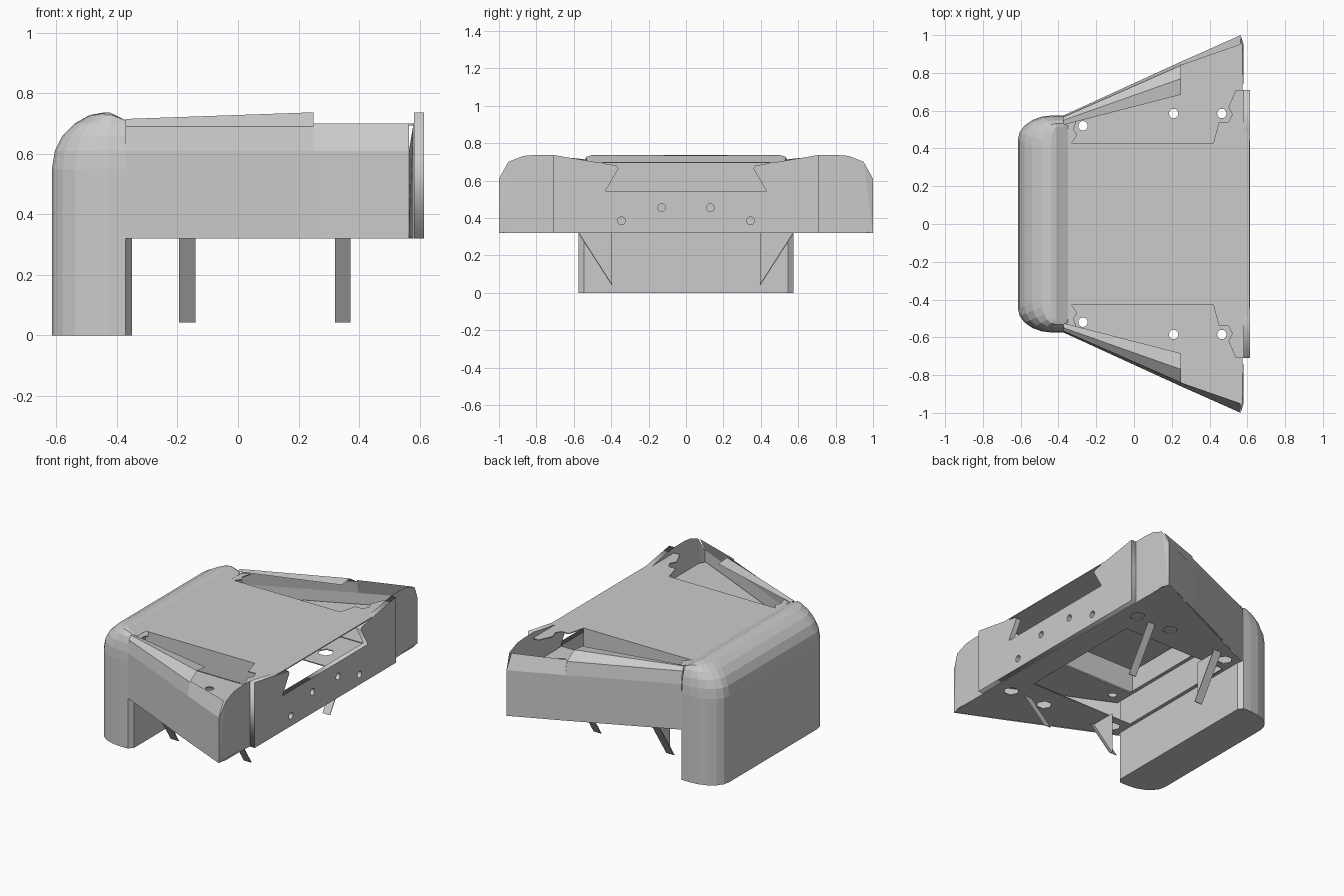
import bpy, bmesh
from math import cos, sin, pi
from mathutils import Matrix

if "Cube" in bpy.data.objects:
    bpy.data.objects.remove(bpy.data.objects["Cube"])


def add_mesh(name, verts, faces, mirror=False):
    me = bpy.data.meshes.new(name)
    bm = bmesh.new()
    vs = [bm.verts.new(v) for v in verts]
    for f in faces:
        bm.faces.new([vs[i] for i in f])
    bmesh.ops.recalc_face_normals(bm, faces=bm.faces)
    bm.to_mesh(me)
    bm.free()
    ob = bpy.data.objects.new(name, me)
    bpy.context.collection.objects.link(ob)
    if mirror:
        m = ob.modifiers.new("mirror", 'MIRROR')
        m.use_axis = (False, True, False)
    return ob


def loft(name, sections, mirror=False, caps=(), closed=False):
    """Skin between point lists of equal length; caps are (section, point indices)."""
    n = len(sections[0])
    verts = [p for s in sections for p in s]
    faces = [(k*n+i, k*n+(i+1) % n, (k+1)*n+(i+1) % n, (k+1)*n+i)
             for k in range(len(sections)-1) for i in range(n if closed else n-1)]
    faces += [[k*n+i for i in idx] for k, idx in caps]
    return add_mesh(name, verts, faces, mirror)


def sheet(name, loops, level, half=0.003, upright=False):
    """Flat filled outline with holes; upright puts (u, v) on (y, z) at x = level."""
    cu = bpy.data.curves.new(name, 'CURVE')
    cu.dimensions, cu.fill_mode, cu.extrude = '2D', 'BOTH', half
    for loop in loops:
        sp = cu.splines.new('POLY')
        sp.points.add(len(loop)-1)
        for p, (u, v) in zip(sp.points, loop):
            p.co = (u, v, 0, 1)
        sp.use_cyclic_u = True
    tmp = bpy.data.objects.new(name, cu)
    bpy.context.collection.objects.link(tmp)
    dg = bpy.context.evaluated_depsgraph_get()
    me = bpy.data.meshes.new_from_object(tmp.evaluated_get(dg))
    bpy.data.objects.remove(tmp)
    if upright:
        me.transform(Matrix(((0, 0, 1, level), (1, 0, 0, 0), (0, 1, 0, 0), (0, 0, 0, 1))))
    else:
        me.transform(Matrix.Translation((0, 0, level)))
    ob = bpy.data.objects.new(name, me)
    bpy.context.collection.objects.link(ob)
    return ob


def ngon(u, v, r, n):
    return [(u+r*cos(2*pi*i/n), v+r*sin(2*pi*i/n)) for i in range(n)]


def both(half):
    """Complete an outline with its copy across y = 0."""
    return half + [(x, -y) for x, y in reversed(half)]


def sec(x, pts):
    return [(x, y, z) for y, z in pts]


# Rounded end block: stacked plan outlines, shrinking over the top edge,
# with the inner edge sloping down to the centre cover
def plan(z, d):
    x0, w = -0.615+d, 0.575-0.35*d
    rx, ry = 0.185-0.9*d, 0.13
    half = [(-0.35, w-.03), (-0.372, w)]
    half += [(x0+rx-rx*sin(a), w-ry+ry*cos(a)) for a in [i*pi/10 for i in range(6)]]
    return [(x, y, min(z, .70 + .5*(-.35-x))) for x, y in both(half)]


rings = [(0, 0), (0.55, 0), (0.61, .01), (0.66, .035), (0.70, .075), (0.728, .125), (0.737, .175)]
loft("end_block", [plan(*r) for r in rings], closed=True,
     caps=((0, range(16)), (6, [0, 1, 2, 13, 14, 15]), (6, range(2, 14))))

# Rim tabs on the end block, notched around the bolt holes
sheet("end_block_rim", [both([(-.36, .53), (-.30, .56), (-.32, .50), (-.30, .47), (-.33, .43)])], 0.696)

# Flared side wings with a rolled top, up to the step
loft("side_wing", [
    sec(-.372, [(.575, .32), (.575, .61), (.567, .69), (.55, .715), (.525, .708)]),
    sec(.25, [(.86, .32), (.86, .61), (.84, .69), (.77, .737), (.685, .728)])], mirror=True)

# Lower outer part of the wings beyond the step
loft("wing_tip", [sec(.25, [(.86, .32), (.86, .61), (.84, .70)]),
                  sec(.565, [(1.0, .32), (1.0, .61), (.95, .70)])], mirror=True)
end = [(1.0, .32), (1.0, .61), (.95, .70), (.87, .732), (.80, .737), (.71, .737), (.71, .32)]
add_mesh("wing_end", [(.565 if y > .99 else .58, y, z) for y, z in end],
         [(0, 1, 2), (0, 2, 3, 4, 5, 6)], mirror=True)

# Bolt positions shared by both decks
bolts = [(x, s*y) for x, y in ((-.27, .52), (.21, .585), (.465, .585)) for s in (1, -1)]

# Upper deck with round holes, open in the middle
sheet("upper_deck", [both([(-.35, .57), (.25, .85), (.555, .99), (.575, .95), (.575, .43), (-.33, .43)])]
      + [ngon(x, y, .025, 16) for x, y in bolts], 0.54)

# Bottom deck with hexagonal holes and a rectangular opening
sheet("bottom_deck", [both([(.575, .95), (.56, .993), (-.355, .573)]), both([(.42, .43), (-.33, .43)])]
      + [ngon(x, y, .046, 6) for x, y in bolts], 0.3235)

# Raised centre cover
loft("centre_cover", [sec(x, [(-.43, .545), (-.43, .70), (.43, .70), (.43, .545)])
                      for x in (-.35, .42)])

# Notched upright end plate with four round holes
prof = [(.71, .32), (.71, .737), (.37, .68), (.36, .665), (.43, .545)]
prof += [(-y, z) for y, z in reversed(prof)]
sheet("end_plate", [prof] + [ngon(s*y, z, .021, 16) for y, z in ((.13, .455), (.345, .385))
                             for s in (1, -1)], 0.598, half=0.017, upright=True)

# Flange behind the plate top, cut around the bolts
sheet("plate_flange", [both([(.612, .45), (.585, .71), (.54, .71), (.50, .62), (.52, .58),
                             (.50, .54), (.45, .54), (.42, .43)])], 0.697)

# Slanted legs under the deck
for name, x0, x1 in (("rear_leg", -.195, -.14), ("front_leg", .32, .372)):
    bar = [[(x, .577, .32), (x, .570, .32), (x, .393, .042), (x, .398, .042)] for x in (x0, x1)]
    loft(name, bar, mirror=True, caps=((0, range(4)), (1, range(4))), closed=True)
# Webs bracing the rear legs
add_mesh("leg_web", sec(-.165, [(.57, .32), (.395, .32), (.395, .045)]), [range(3)], mirror=True)
